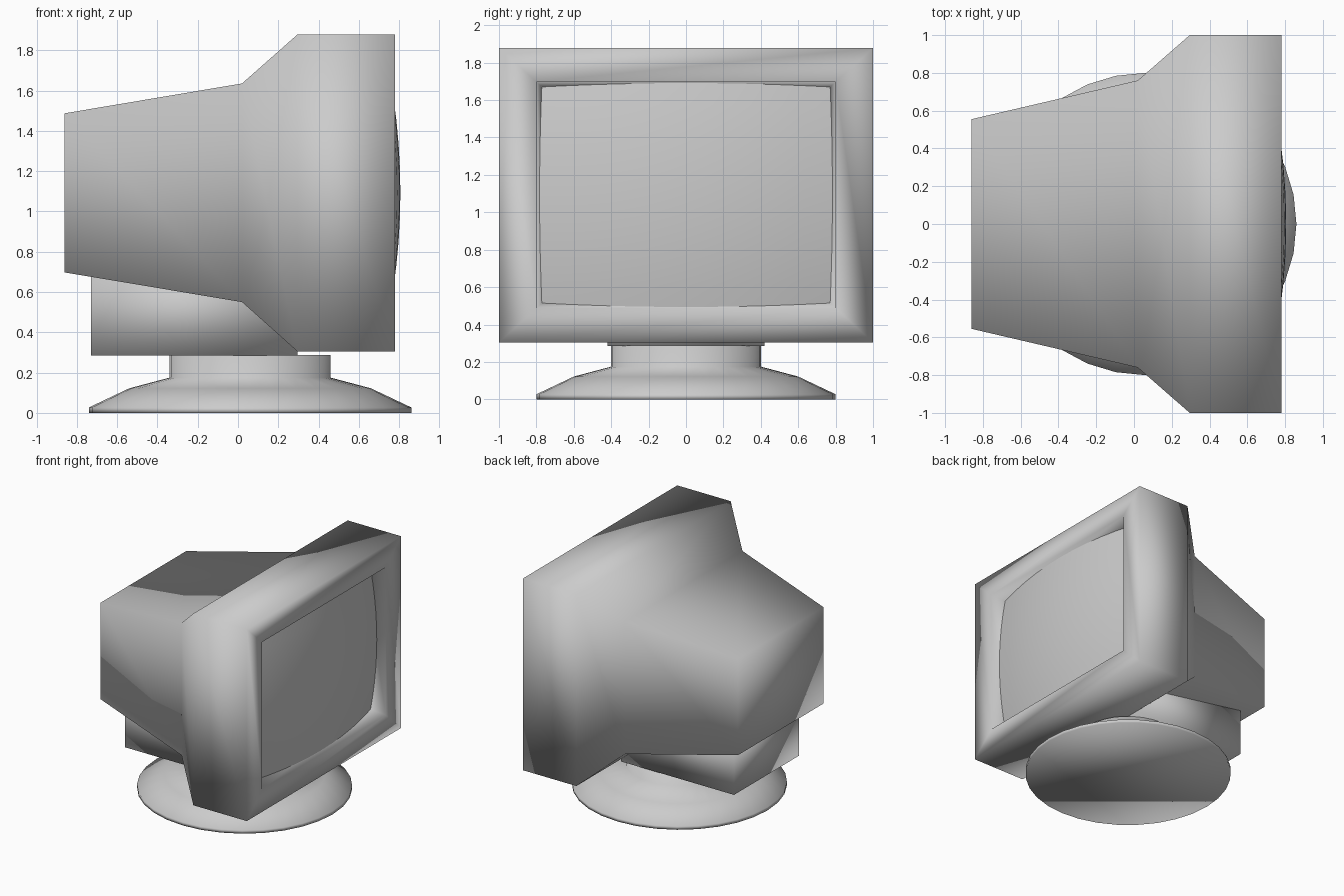
import bpy, bmesh, math

if "Cube" in bpy.data.objects:
    bpy.data.objects.remove(bpy.data.objects["Cube"])


def finish(name, bm):
    bmesh.ops.recalc_face_normals(bm, faces=bm.faces)
    mesh = bpy.data.meshes.new(name)
    bm.to_mesh(mesh)
    bm.free()
    mesh.shade_smooth()
    obj = bpy.data.objects.new(name, mesh)
    bpy.context.collection.objects.link(obj)
    return obj


def loft(name, rings, cap_start=False, cap_end=False):
    bm = bmesh.new()
    loops = [[bm.verts.new(p) for p in ring] for ring in rings]
    n = len(loops[0])
    for a, b in zip(loops, loops[1:]):
        for i in range(n):
            j = (i + 1) % n
            bm.faces.new((a[i], a[j], b[j], b[i]))
    if cap_start:
        bm.faces.new(loops[0])
    if cap_end:
        bm.faces.new(loops[-1])
    return finish(name, bm)


def rect(x, half_y, z0, z1):
    return [(x, -half_y, z0), (x, half_y, z0), (x, half_y, z1), (x, -half_y, z1)]


# Casing: tapered back, flared front block, flat bezel and recessed opening
loft("casing", [
    rect(-0.86, 0.555, 0.697, 1.487),
    rect(0.02, 0.76, 0.55, 1.635),
    rect(0.295, 1.0, 0.305, 1.878),
    rect(0.78, 1.0, 0.305, 1.878),
    rect(0.78, 0.80, 0.487, 1.698),
    rect(0.62, 0.76, 0.525, 1.66),
], cap_start=True)

# Bulging screen glass: spherical patch with slightly pinched corners
bm = bmesh.new()
bmesh.ops.create_grid(bm, x_segments=10, y_segments=10, size=1)
for v in bm.verts:
    u, w = v.co.x, v.co.y
    y = 0.79 * u * (1 - 0.025 * w * w)
    z = 0.604 * w * (1 - 0.035 * u * u)
    v.co = (0.806 - (y * y + z * z) / 6.5, y, 1.093 + z)
screen = finish("screen", bm)
if screen.data.polygons[0].normal.x < 0:
    screen.data.flip_normals()

# Box under the casing that rests on the stand
loft("lower_housing", [rect(-0.73, 0.42, 0.285, 0.72),
                       rect(0.295, 0.42, 0.285, 0.72)], True, True)

# Round swivel stand turned from a profile of (radius, height)
profile = [(0.80, 0), (0.80, 0.027), (0.60, 0.122), (0.40, 0.175), (0.40, 0.287)]
SIDES = 32
loft("swivel_stand", [
    [(0.06 + r * math.cos(2 * math.pi * i / SIDES),
      r * math.sin(2 * math.pi * i / SIDES), z) for i in range(SIDES)]
    for r, z in profile], True, True)
